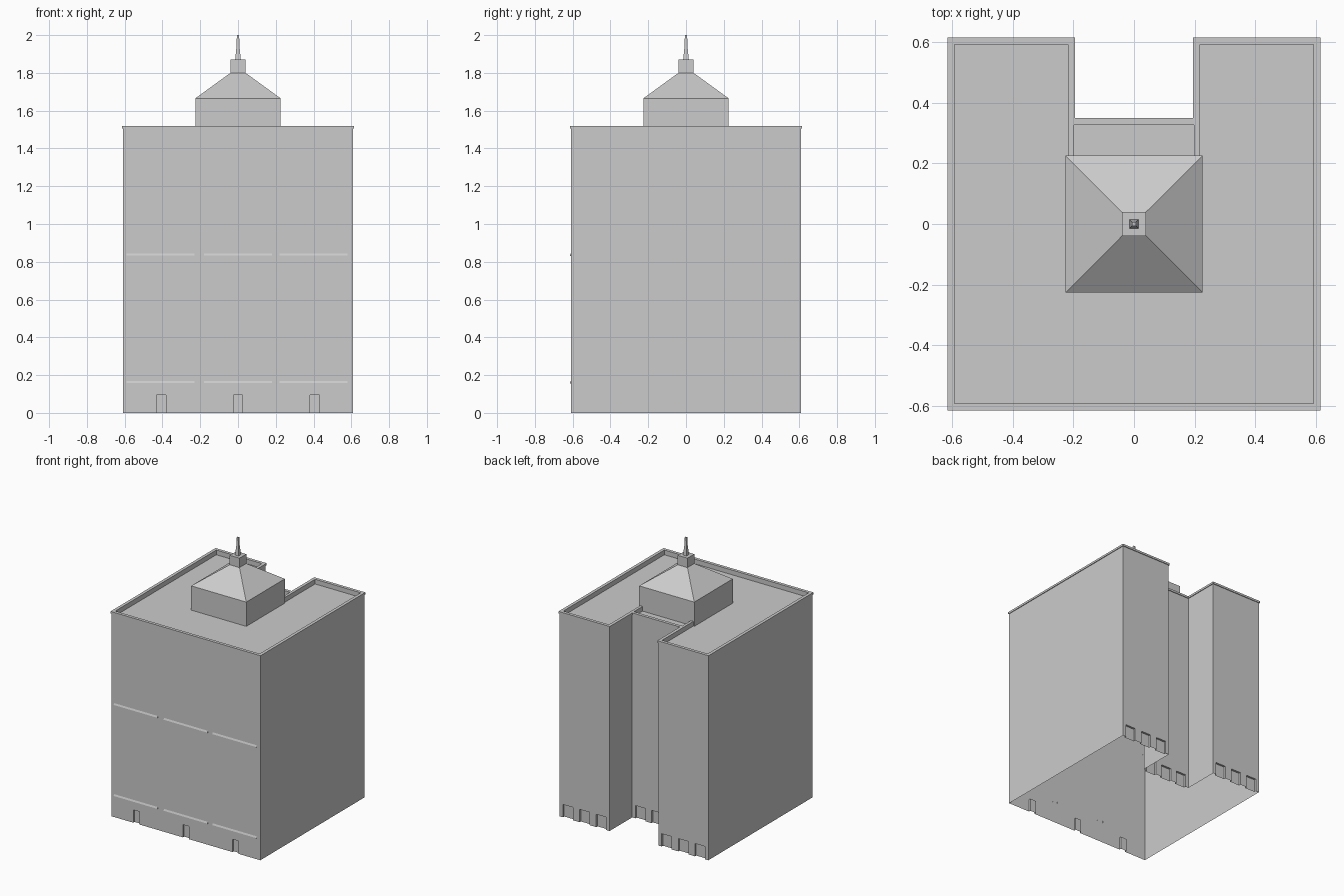
import bpy
import bmesh
from mathutils import Vector

if "Cube" in bpy.data.objects:
    bpy.data.objects.remove(bpy.data.objects["Cube"], do_unlink=True)

# One plain grey for the whole building
grey = bpy.data.materials.new("light_grey")
grey.use_nodes = True
grey.diffuse_color = (0.6, 0.6, 0.6, 1)
bsdf = next(n for n in grey.node_tree.nodes if n.type == "BSDF_PRINCIPLED")
bsdf.inputs["Base Color"].default_value = grey.diffuse_color

DOOR_TOP, ROOF, LIP, TOP = 0.095, 1.485, 1.505, 1.52


def finish(name, bm):
    mesh = bpy.data.meshes.new(name)
    bm.to_mesh(mesh)
    bm.free()
    mesh.materials.append(grey)
    obj = bpy.data.objects.new(name, mesh)
    bpy.context.collection.objects.link(obj)
    return obj


def loft(bm, rings, cap_top=False):
    """Join counter-clockwise outlines, each given as (points, z)."""
    loops = [[bm.verts.new((x, y, z)) for x, y in pts] for pts, z in rings]
    for low, high in zip(loops, loops[1:]):
        for i in range(len(low)):
            j = (i + 1) % len(low)
            bm.faces.new((low[i], low[j], high[j], high[i]))
    if cap_top:
        bm.faces.new(loops[-1])


def square(r):
    return [(-r, -r), (r, -r), (r, r), (-r, r)]


def box_points(x0, x1, y0, y1):
    return [(x0, y0), (x1, y0), (x1, y1), (x0, y1)]


def u_outline(grow=0):
    a, n, m = 0.61 + grow, 0.2 - grow, 0.345 + grow
    return [(-a, -a), (a, -a), (a, a), (n, a), (n, m), (-n, m), (-n, a), (-a, a)]


# Base storey with three shallow doorways in each front and back wall
bm = bmesh.new()
plan = [Vector(p) for p in u_outline()]
base = []
for i, p in enumerate(plan):
    base.append(p)
    if i % 2:
        continue
    q = plan[(i + 1) % len(plan)]
    along = (q - p).normalized()
    inward = Vector((-along.y, along.x)) * 0.015
    half = along * (0.025 if i == 0 else 0.041)
    for k in (1, 3, 5):
        mid = p.lerp(q, k / 6)
        door = [mid - half, mid - half + inward, mid + half + inward, mid + half]
        base += door
        bm.faces.new([bm.verts.new((d.x, d.y, DOOR_TOP)) for d in door])
loft(bm, [(base, 0), (base, DOOR_TOP)])
finish("base_storey", bm)

# Main walls, cornice, parapet and sunken roof
bm = bmesh.new()
loft(bm, [(u_outline(), DOOR_TOP), (u_outline(), LIP), (u_outline(0.005), LIP),
          (u_outline(0.005), TOP), (u_outline(-0.018), TOP), (u_outline(-0.018), ROOF)],
     cap_top=True)
finish("walls_and_roof", bm)

# Parapet strips running from the wings to the tower
bm = bmesh.new()
for x0, x1 in ((-0.218, -0.198), (0.198, 0.218)):
    strip = box_points(x0, x1, 0.22, 0.335)
    loft(bm, [(strip, ROOF), (strip, TOP)], cap_top=True)
finish("inner_parapets", bm)

# Sloping sills on the front, two storeys of three
bm = bmesh.new()
for z in (0.155, 0.83):
    for x0, x1 in ((-0.59, -0.23), (-0.18, 0.18), (0.22, 0.58)):
        front = box_points(x0, x1, -0.615, -0.605)
        back = box_points(x0, x1, -0.61, -0.605)
        loft(bm, [(back, z), (front, z), (front, z + 0.003), (back, z + 0.015)])
finish("front_sills", bm)

# Tower, hipped roof and lantern
bm = bmesh.new()
loft(bm, [(square(0.226), ROOF), (square(0.226), 1.665),
          (square(0.04), 1.8), (square(0.04), 1.87)], cap_top=True)
finish("tower", bm)

# Spire
bm = bmesh.new()
loft(bm, [(square(0.015), 1.87), (square(0.008), 1.94),
          (square(0.006), 2.0)], cap_top=True)
finish("spire", bm)
